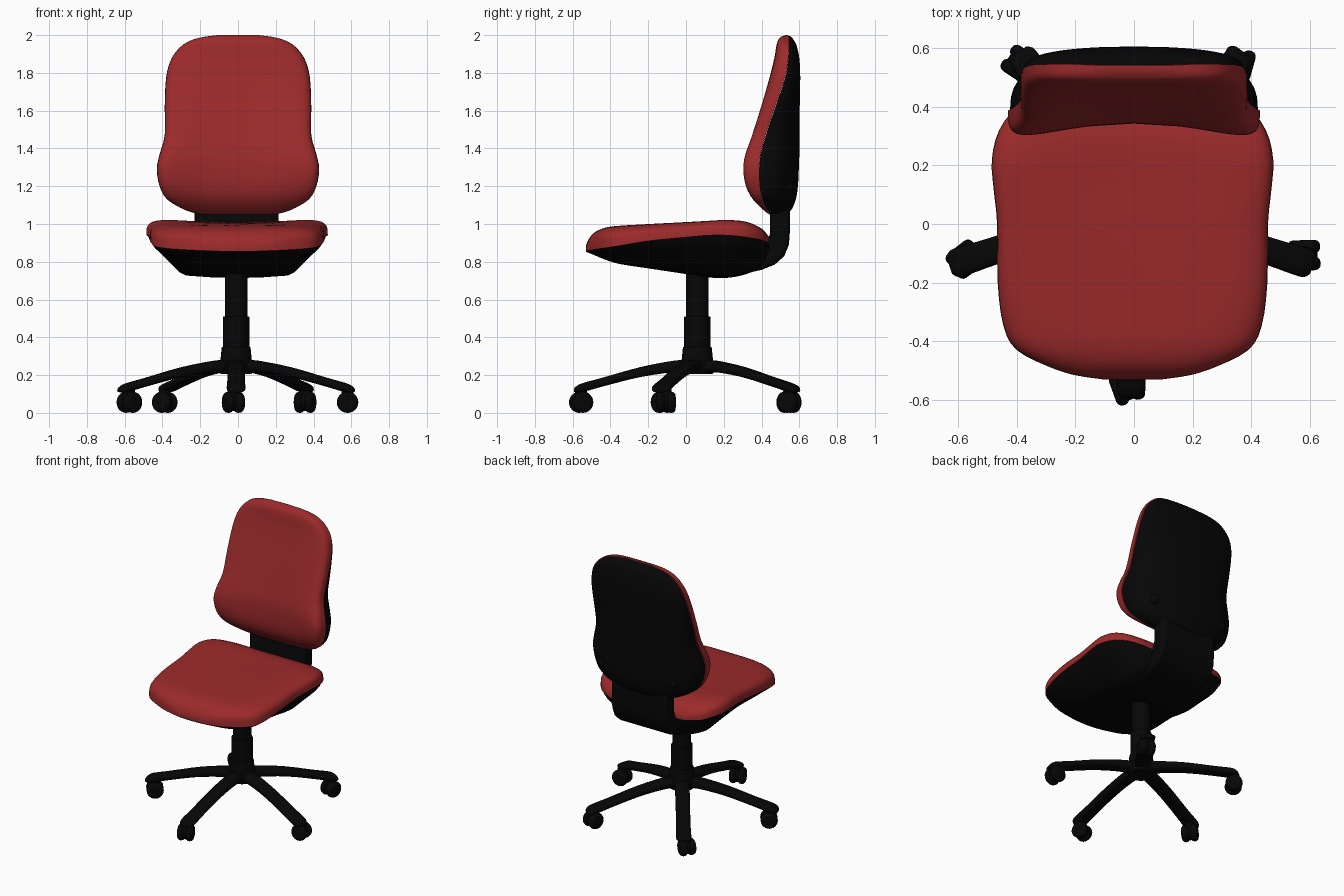
import bpy, bmesh, math
from mathutils import Vector, Matrix

if "Cube" in bpy.data.objects:
    bpy.data.objects.remove(bpy.data.objects["Cube"])


def material(name, rgb):
    m = bpy.data.materials.new(name)
    m.diffuse_color = (*rgb, 1)
    m.use_nodes = True
    m.node_tree.nodes["Principled BSDF"].inputs["Base Color"].default_value = m.diffuse_color
    return m


RED = material("red fabric", (0.33, 0.023, 0.024))
BLACK = material("black plastic", (0.002, 0.002, 0.002))
CX, CY = -0.01, 0.06          # centre of the column


def finish(name, bm, mat, angle=40, bevel=0):
    bmesh.ops.recalc_face_normals(bm, faces=bm.faces[:])
    me = bpy.data.meshes.new(name)
    bm.to_mesh(me)
    bm.free()
    me.materials.append(mat)
    ob = bpy.data.objects.new(name, me)
    bpy.context.collection.objects.link(ob)
    me.shade_smooth()
    me.set_sharp_from_angle(angle=math.radians(angle))
    if bevel:
        b = ob.modifiers.new("bevel", 'BEVEL')
        b.width, b.segments, b.limit_method = bevel, 3, 'ANGLE'
        b.angle_limit = math.radians(50)
    return ob


def loft(name, rings, mat, angle=40, bevel=0):
    """Skin a list of closed rings and cap both ends."""
    bm = bmesh.new()
    vs = [[bm.verts.new(p) for p in r] for r in rings]
    n = len(vs[0])
    for a, b in zip(vs, vs[1:]):
        for i in range(n):
            j = (i + 1) % n
            bm.faces.new((a[i], a[j], b[j], b[i]))
    bm.faces.new(vs[0])
    bm.faces.new(vs[-1])
    return finish(name, bm, mat, angle, bevel)


def smooth_rows(rows, k=3):
    """Catmull-Rom refinement of a table of stations."""
    out = []
    for i in range(len(rows) - 1):
        p0, p1 = rows[max(i - 1, 0)], rows[i]
        p2, p3 = rows[i + 1], rows[min(i + 2, len(rows) - 1)]
        for s in range(k):
            t = s / k
            out.append([0.5 * (2 * b + (c - a) * t + (2 * a - 5 * b + 4 * c - d) * t * t
                               + (3 * b - a - 3 * c + d) * t ** 3)
                        for a, b, c, d in zip(p0, p1, p2, p3)])
    return out + [list(rows[-1])]


def half_section(ex, es, n=24):
    """Upper half of a superellipse as (across, height) pairs."""
    for i in range(n + 1):
        c, s = math.cos(math.pi * i / n), max(math.sin(math.pi * i / n), 0)
        yield math.copysign(abs(c) ** ex, c), s ** es


def cylinder(name, r1, r2, z1, z2, bevel=0):
    bm = bmesh.new()
    bmesh.ops.create_cone(bm, cap_ends=True, segments=32, radius1=r1, radius2=r2, depth=z2 - z1,
                          matrix=Matrix.Translation((CX, CY, (z1 + z2) / 2)))
    return finish(name, bm, BLACK, 40, bevel)


# Backrest: height, half width, front edge, rim, back, hollow
back_rows = smooth_rows([
    (1.05, .18, .442, .455, .52, 0),
    (1.075, .28, .40, .435, .555, .01),
    (1.13, .375, .33, .405, .58, .035),
    (1.20, .415, .285, .39, .592, .06),
    (1.29, .43, .268, .387, .597, .075),
    (1.37, .415, .278, .395, .60, .07),
    (1.47, .388, .315, .422, .602, .055),
    (1.62, .388, .373, .472, .602, .033),
    (1.78, .38, .428, .525, .605, .018),
    (1.88, .35, .457, .542, .60, .012),
    (1.95, .29, .475, .545, .585, .005),
    (1.985, .21, .495, .545, .565, 0),
    (2.0, .11, .525, .54, .55, 0)])
loft("back_cushion", [[(w * c, rim - (rim - f) * s + hol * s * max(0, 1 - (w * c / .42) ** 2), z)
                       for c, s in half_section(.5, .5)]
                      for z, w, f, rim, b, hol in back_rows], RED, 50)
loft("back_shell", [[((w - .007) * c, rim + (b - rim) * s, z - .004)
                     for c, s in half_section(.85, .75)]
                    for z, w, f, rim, b, hol in back_rows], BLACK, 50)

# Seat: depth position, half width, top, rim, pan bottom, dish
seat_rows = smooth_rows([
    (-.53, .10, .885, .858, .852, 0),
    (-.515, .20, .92, .86, .847, 0),
    (-.485, .29, .955, .865, .835, 0),
    (-.43, .395, .985, .873, .812, .005),
    (-.35, .44, 1.0, .885, .788, .01),
    (-.2, .46, 1.014, .91, .765, .018),
    (0, .462, 1.028, .93, .735, .025),
    (.12, .474, 1.037, .94, .717, .033),
    (.22, .48, 1.042, .94, .715, .035),
    (.32, .455, 1.03, .93, .735, .025),
    (.40, .39, .985, .915, .775, .01),
    (.44, .28, .93, .90, .84, 0)])
loft("seat_cushion", [[(w * c - .005, y, rim + (t - rim) * s - dish * s * max(0, 1 - (w * c / .45) ** 2))
                       for c, s in half_section(.5, .5)]
                      for y, w, t, rim, b, dish in seat_rows], RED, 50)
# Pan with sloping sides and a nearly flat floor
pan_half = [(1, 0), (.97, .16), (.92, .3), (.76, .62), (.64, .87), (.57, .94), (.3, .98)]
pan_section = pan_half + [(0, 1)] + [(-c, s) for c, s in reversed(pan_half)]
loft("seat_pan", [[((w - .008) * c - .005, y, rim - (rim - b) * s) for c, s in pan_section]
                  for y, w, t, rim, b, dish in seat_rows], BLACK, 50)

# Bent bracket joining pan and backrest
profile = [(.2, .725), (.3, .735), (.4, .757), (.47, .785), (.52, .83), (.545, .89), (.55, .96),
           (.55, 1.2), (.445, 1.2), (.445, .95), (.43, .90), (.38, .86), (.2, .84)]
loft("back_bracket", [[(x, y, z) for y, z in profile] for x in (-.23, .215)], BLACK, 40, .025)

# Round adjusters on the shell
for side in (-1, 1):
    bm = bmesh.new()
    bmesh.ops.create_uvsphere(bm, u_segments=16, v_segments=8, radius=1,
                              matrix=Matrix.Translation((side * .28, .538, 1.2))
                              @ Matrix.Diagonal((.035, .03, .04, 1)))
    finish("shell_adjuster", bm, BLACK)

# Gas column and hub
cylinder("base_hub", .085, .095, .205, .275, .01)
cylinder("column_collar", .084, .076, .27, .35, .006)
cylinder("column_sleeve", .07, .07, .34, .51, .004)
cylinder("column_piston", .06, .06, .5, .76)

# Five arms: distance, half width, top, bottom
arm_rows = smooth_rows([
    (.03, .05, .282, .208), (.12, .048, .277, .215), (.3, .047, .243, .19),
    (.5, .047, .187, .14), (.6, .05, .16, .112), (.635, .047, .145, .108), (.652, .03, .13, .11)])


def base_arm(turn):
    rings = []
    for r, w, t, b in arm_rows:
        ring = []
        for i in range(16):
            a = math.tau * i / 16
            c, s = math.cos(a), math.sin(a)
            y = w * math.copysign(abs(c) ** .7, c)
            z = (t + b) / 2 + (t - b) / 2 * math.copysign(abs(s) ** .7, s)
            ring.append(turn @ Vector((r, y, z)))
        rings.append(ring)
    loft("base_arm", rings, BLACK, 50)


def caster(place):
    for off, rad, wide in ((-.029, .056, .046), (.029, .056, .046), (0, .046, .03)):
        bm = bmesh.new()
        bmesh.ops.create_cone(bm, cap_ends=True, segments=24, radius1=rad, radius2=rad, depth=wide,
                              matrix=place @ Matrix.Translation((0, off, .056))
                              @ Matrix.Rotation(math.pi / 2, 4, 'X'))
        finish("caster_wheel" if off else "caster_core", bm, BLACK, 40, .02 if off else 0)
    bm = bmesh.new()
    bmesh.ops.create_cone(bm, cap_ends=True, segments=16, radius1=.034, radius2=.028, depth=.05,
                          matrix=place @ Matrix.Translation((0, 0, .11)))
    finish("caster_stem", bm, BLACK)


caster_spots = [(-.024, -.555), (.58, -.107), (.355, .545), (-.388, .545), (-.575, -.12)]
for k, (x, y) in enumerate(caster_spots):
    ang = math.radians(-90 + 72 * k)
    base_arm(Matrix.Translation((CX, CY, 0)) @ Matrix.Rotation(ang, 4, 'Z'))
    caster(Matrix.Translation((x, y, 0)) @ Matrix.Rotation(ang + math.radians(20), 4, 'Z'))
